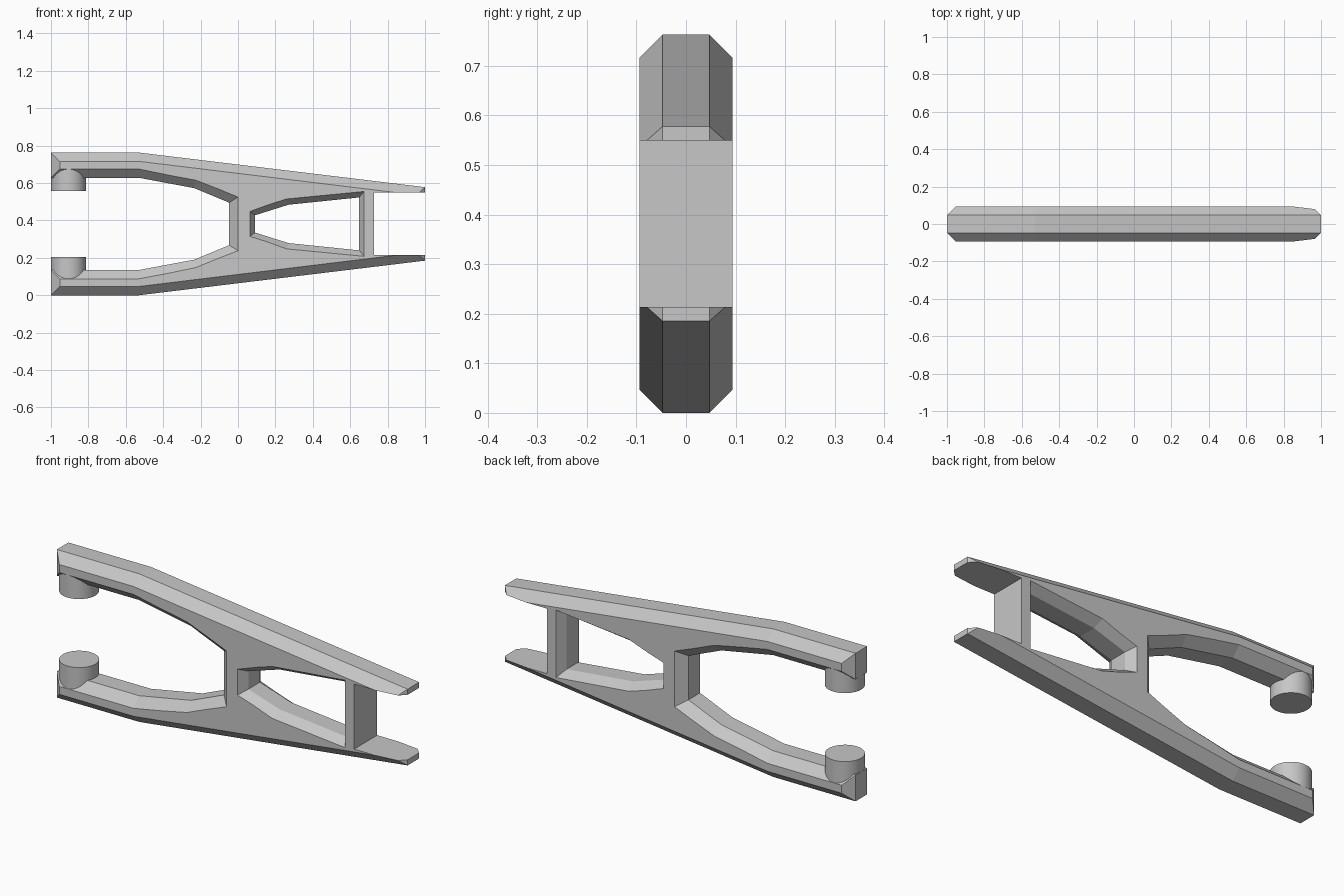
import bpy
import bmesh

if "Cube" in bpy.data.objects:
    bpy.data.objects.remove(bpy.data.objects["Cube"])

H = 0.763          # overall height, parts mirror about H / 2
Y_IN, Y_OUT = 0.047, 0.094

grey = bpy.data.materials.new("plain_grey")
grey.diffuse_color = (0.57, 0.57, 0.57, 1)
grey.use_nodes = True
grey.node_tree.nodes["Principled BSDF"].inputs["Base Color"].default_value = grey.diffuse_color


def mirrored(lower):
    """Close a lower half outline with its copy reflected about mid height."""
    return lower + [(x, H - z) for x, z in reversed(lower)]


def add_object(name, bm):
    bmesh.ops.recalc_face_normals(bm, faces=bm.faces)
    mesh = bpy.data.meshes.new(name)
    bm.to_mesh(mesh)
    bm.free()
    mesh.materials.append(grey)
    obj = bpy.data.objects.new(name, mesh)
    bpy.context.collection.objects.link(obj)
    return obj


def loft(name, sections):
    """Skin (y, outline) sections and cap both ends."""
    bm = bmesh.new()
    rings = [[bm.verts.new((x, y, z)) for x, z in pts] for y, pts in sections]
    n = len(rings[0])
    for a, b in zip(rings, rings[1:]):
        for i in range(n):
            j = (i + 1) % n
            bm.faces.new((a[i], a[j], b[j], b[i]))
    bm.faces.new(rings[0])
    bm.faces.new(rings[-1])
    return add_object(name, bm)


def bevelled(name, core, face, cutter=False):
    """Slab whose outline changes from core to face across the side bevels."""
    core, face = mirrored(core), mirrored(face)
    y = Y_OUT
    if cutter:      # carry the flare on past the side faces
        face = [(2 * f[0] - c[0], 2 * f[1] - c[1]) for c, f in zip(core, face)]
        y = 2 * Y_OUT - Y_IN
    return loft(name, [(-y, face), (-Y_IN, core), (Y_IN, core), (y, face)])


# Main arm: tapered slab with bevelled rim
frame = bevelled("swing_arm_frame",
                 [(-1, 0), (-0.53, 0), (1, 0.185)],
                 [(-0.953, 0.047), (-0.53, 0.047), (0.953, 0.227)])

# Fork opening, window and rear notch
fork_cut = bevelled("fork_cutter",
                    [(-1.2, 0.135), (-0.53, 0.135), (-0.235, 0.19), (-0.047, 0.268)],
                    [(-1.2, 0.088), (-0.53, 0.088), (-0.225, 0.148), (0, 0.238)], True)
window_cut = bevelled("window_cutter",
                      [(0.092, 0.335), (0.27, 0.279), (0.648, 0.24)],
                      [(0.063, 0.315), (0.26, 0.248), (0.675, 0.208)], True)
notch = mirrored([(0.728, 0.214), (1.2, 0.214)])
notch_cut = loft("notch_cutter", [(-0.2, notch), (0.2, notch)])

for cutter in (fork_cut, window_cut, notch_cut):
    mod = frame.modifiers.new("cut", 'BOOLEAN')
    mod.operation = 'DIFFERENCE'
    mod.solver = 'EXACT'
    mod.object = cutter
    bpy.context.view_layer.objects.active = frame
    bpy.ops.object.modifier_apply(modifier=mod.name)
    bpy.data.objects.remove(cutter, do_unlink=True)

# Round pivot pegs facing each other inside the fork tips
for name, z0, z1 in (("lower_peg", 0.07, 0.205), ("upper_peg", H - 0.205, H - 0.07)):
    bpy.ops.mesh.primitive_cylinder_add(vertices=48, radius=0.0935, depth=z1 - z0,
                                        location=(-0.906, 0, (z0 + z1) / 2))
    peg = bpy.context.object
    peg.name = name
    peg.data.materials.append(grey)
    bpy.ops.object.shade_smooth_by_angle()
